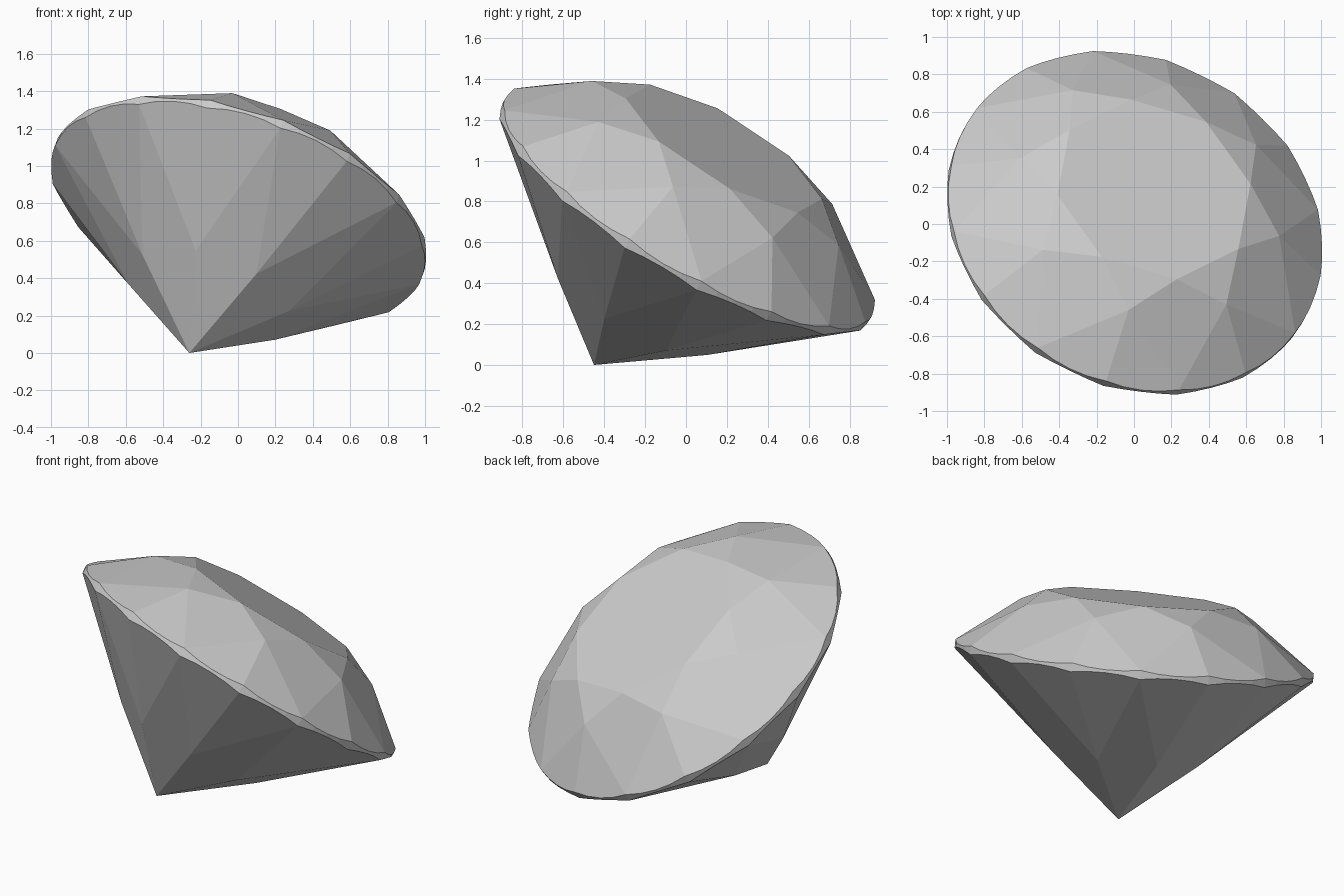
import bpy, bmesh
from math import cos, sin, tan, radians, pi
from mathutils import Vector, Matrix

if "Cube" in bpy.data.objects:
    bpy.data.objects.remove(bpy.data.objects["Cube"])

# Proportions of the brilliant cut, heights measured from the girdle plane
R = 1.043                     # girdle radius
TABLE_R, TABLE_H = 0.553, 0.375
STAR_R = 0.733                # outer tips of the star facets
LOWER_R = 0.455               # side corners of the pavilion kites
CULET_H = -0.9126
CROWN, PAVILION = tan(radians(34.5)), tan(radians(40.75))
SEG = 4                       # girdle segments per half facet
N = 16 * SEG
E = pi / 8                    # 22.5 degrees

star_h = TABLE_H - CROWN * (STAR_R * cos(E) - TABLE_R)
crown_tip = TABLE_H - CROWN * (R - TABLE_R)
lower_h = CULET_H + PAVILION * LOWER_R * cos(E)
pav_tip = CULET_H + PAVILION * R


def scallop(i, tip, mid_r, mid_h):
    """Height where a half facet's plane meets the round girdle."""
    slope = (mid_h - tip) / ((R - mid_r) * cos(E / 2))
    off = (i % SEG) * E / SEG - E / 2
    return tip - slope * R * (cos(off) - cos(E / 2))


bm = bmesh.new()


def point(r, a, h):
    return bm.verts.new((r * cos(a), r * sin(a), h))


# Rings of corners
table = [point(TABLE_R, 2 * E * k, TABLE_H) for k in range(8)]
star = [point(STAR_R, 2 * E * k + E, star_h) for k in range(8)]
lower = [point(LOWER_R, 2 * E * k + E, lower_h) for k in range(8)]
culet = point(0, 0, CULET_H)
top = [point(R, 2 * pi * i / N, scallop(i, crown_tip, STAR_R, star_h)) for i in range(N)]
bot = [point(R, 2 * pi * i / N, scallop(i, pav_tip, LOWER_R, lower_h)) for i in range(N)]

# Table, stars, kites and half facets
bm.faces.new(table)
for k in range(8):
    tip = 2 * SEG * k
    bm.faces.new((table[k], star[k], table[(k + 1) % 8]))
    bm.faces.new((table[k], star[k - 1], top[tip], star[k]))
    bm.faces.new((culet, lower[k], bot[tip], lower[k - 1]))
    for start in (tip, tip + SEG):
        arc = [(start + j) % N for j in range(SEG + 1)]
        bm.faces.new([star[k]] + [top[i] for i in arc])
        bm.faces.new([lower[k]] + [bot[i] for i in reversed(arc)])

# Girdle band
for i in range(N):
    j = (i + 1) % N
    bm.faces.new((bot[i], bot[j], top[j], top[i]))
bmesh.ops.recalc_face_normals(bm, faces=bm.faces)

# Tilt the stone so it stands on its culet
axis = Vector((0.26, 0.45, 0.75)).normalized()
side = Vector((0.5125, 0.03, -0.1957))
side = (side - axis * side.dot(axis)).normalized()
tilt = Matrix((side, axis.cross(side), axis)).transposed().to_4x4()
bm.transform(Matrix.Translation((0, 0, 0.75)) @ tilt)
low = min(v.co.z for v in bm.verts)
bmesh.ops.translate(bm, verts=bm.verts, vec=(0, 0, -low))

mesh = bpy.data.meshes.new("cut_gem")
bm.to_mesh(mesh)
bm.free()
bpy.context.collection.objects.link(bpy.data.objects.new("cut_gem", mesh))
